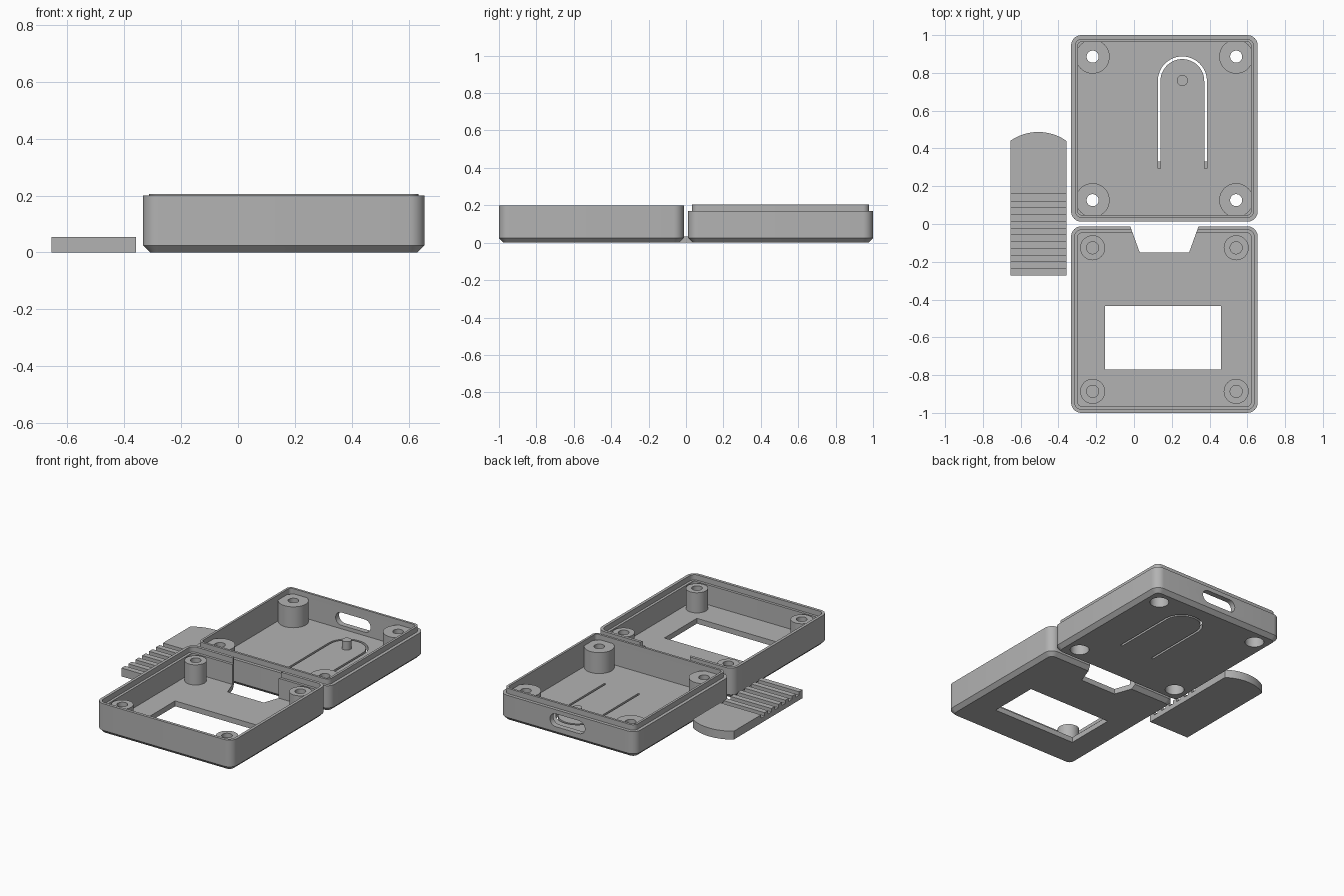
import bpy, bmesh, math
from math import pi, cos, sin

if "Cube" in bpy.data.objects:
    bpy.data.objects.remove(bpy.data.objects["Cube"])

grey = bpy.data.materials.new("plain grey")
grey.diffuse_color = (0.45, 0.45, 0.45, 1)
grey.use_nodes = True
grey.node_tree.nodes["Principled BSDF"].inputs["Base Color"].default_value = grey.diffuse_color

CX, CY, HALF = 0.161, 0.506, 0.494   # case centre offset and half width
FLOOR, PITCH = 0.035, 0.38           # floor thickness, screw spacing from centre


def finish(name, bm):
    bmesh.ops.recalc_face_normals(bm, faces=bm.faces)
    mesh = bpy.data.meshes.new(name)
    bm.to_mesh(mesh)
    bm.free()
    mesh.materials.append(grey)
    obj = bpy.data.objects.new(name, mesh)
    bpy.context.collection.objects.link(obj)
    return obj


def loft(name, rings):
    """Join equal-length rings of points and cap both ends."""
    bm = bmesh.new()
    loops = [[bm.verts.new(p) for p in ring] for ring in rings]
    n = len(loops[0])
    for a, b in zip(loops, loops[1:]):
        for i in range(n):
            j = (i + 1) % n
            bm.faces.new((a[i], a[j], b[j], b[i]))
    bm.faces.new(loops[0][::-1])
    bm.faces.new(loops[-1])
    return finish(name, bm)


def prism(name, pts, z0, z1):
    return loft(name, [[(x, y, z) for x, y in pts] for z in (z0, z1)])


def arc(x, y, r, a0, a1, n):
    return [(x + r * cos(a0 + (a1 - a0) * i / n), y + r * sin(a0 + (a1 - a0) * i / n))
            for i in range(n + 1)]


def cylinder(name, x, y, r, z0, z1):
    return prism(name, arc(x, y, r, 0, 2 * pi, 48)[:-1], z0, z1)


def box(name, x0, x1, y0, y1, z0, z1):
    return prism(name, [(x0, y0), (x1, y0), (x1, y1), (x0, y1)], z0, z1)


def combine(obj, tool, operation):
    mod = obj.modifiers.new("cut", 'BOOLEAN')
    mod.operation, mod.solver, mod.object = operation, 'EXACT', tool
    bpy.context.view_layer.objects.active = obj
    bpy.ops.object.modifier_apply(modifier=mod.name)
    bpy.data.objects.remove(tool)


def shell(name, cy, profile):
    """Open rounded tray from an (inset, height) wall profile."""
    rings = []
    for inset, z in profile:
        r = max(0.055 - inset, 0.014)
        h = HALF - inset - r
        ring = []
        for k, (sx, sy) in enumerate([(1, 1), (-1, 1), (-1, -1), (1, -1)]):
            ring += arc(CX + sx * h, cy + sy * h, r, k * pi / 2, (k + 1) * pi / 2, 8)
        rings.append([(x, y, z) for x, y in ring])
    return loft(name, rings)


def corners(cy):
    return [(CX + sx * PITCH, cy + sy * PITCH) for sx in (-1, 1) for sy in (-1, 1)]


# Rear case half with raised lip
base = shell("rear_case", CY, [(0.025, 0), (0, 0.025), (0, 0.17), (0.021, 0.17),
                               (0.021, 0.205), (0.036, 0.205), (0.036, FLOOR)])
for x, y in corners(CY):
    combine(base, cylinder("boss", x, y, 0.09, 0.015, 0.172), 'UNION')
for x, y in corners(CY):
    combine(base, cylinder("screw_hole", x, y, 0.032, -0.1, 0.3), 'DIFFERENCE')
    combine(base, cylinder("screw_head_hole", x, y, 0.058, -0.1, 0.1), 'DIFFERENCE')

# Flexible button: U-shaped slot, thinned slot ends and a pin
BX, BY = 0.256, 0.757
slot = ([(BX + 0.13, 0.33)] + arc(BX, BY, 0.13, 0, pi, 24) + [(BX - 0.13, 0.33)]
        + [(BX - 0.116, 0.33)] + arc(BX, BY, 0.116, pi, 0, 24) + [(BX + 0.116, 0.33)])
combine(base, prism("button_slot", slot, -0.1, 0.1), 'DIFFERENCE')
for s in (-1, 1):
    x = BX + s * 0.123
    combine(base, box("slot_end", x - 0.007, x + 0.007, 0.295, 0.335, 0.018, 0.1), 'DIFFERENCE')
combine(base, cylinder("button_pin", BX, 0.76, 0.029, 0.02, 0.09), 'UNION')

# Cable port through the rear wall
outline = arc(0.245, 0.1, 0.042, -pi / 2, pi / 2, 12) + arc(0.075, 0.1, 0.042, pi / 2, 3 * pi / 2, 12)
port = loft("cable_port", [[(x, y, z) for x, z in outline] for y in (0.93, 1.05)])
combine(base, port, 'DIFFERENCE')

# Front case half with stepped rim
front = shell("front_case", -CY, [(0.025, 0), (0, 0.025), (0, 0.2), (0.019, 0.2),
                                  (0.019, 0.165), (0.036, 0.165), (0.036, FLOOR)])
for x, y in corners(-CY):
    combine(front, cylinder("post", x, y, 0.066, 0.015, 0.167), 'UNION')
for x, y in corners(-CY):
    combine(front, cylinder("post_hole", x, y, 0.032, 0.05, 0.3), 'DIFFERENCE')
combine(front, box("display_window", -0.153, 0.46, -0.77, -0.433, -0.1, 0.3), 'DIFFERENCE')
notch = [(0.03, -0.15), (0.292, -0.15), (0.348, 0.005), (-0.026, 0.005)]
combine(front, prism("strap_notch", notch, -0.1, 0.3), 'DIFFERENCE')

# Sliding cover: ribbed side profile, then rounded end
X0, X1, TOP, GROOVE, STEP = -0.655, -0.358, 0.055, 0.033, 0.0358
side = [(-0.272, 0)]
for i in range(6):
    y = -0.272 + 2 * i * STEP
    side += [(y, TOP), (y + STEP, TOP), (y + STEP, GROOVE), (y + 2 * STEP, GROOVE)]
side += [(-0.272 + 12 * STEP, TOP), (0.6, TOP), (0.6, 0)]
cover = loft("sliding_cover", [[(x, y, z) for y, z in side] for x in (X0, X1)])
sag, half = 0.047, (X1 - X0) / 2
R = (half ** 2 + sag ** 2) / (2 * sag)
a = math.asin(half / R)
plan = [(X0, -0.4), (X1, -0.4)] + arc((X0 + X1) / 2, 0.487 - R, R, pi / 2 - a, pi / 2 + a, 20)
combine(cover, prism("cover_outline", plan, -0.1, 0.2), 'INTERSECT')

# Smooth the round walls, keep the edges crisp
for obj in (base, front, cover):
    bpy.ops.object.select_all(action='DESELECT')
    obj.select_set(True)
    bpy.context.view_layer.objects.active = obj
    bpy.ops.object.shade_smooth_by_angle(angle=math.radians(30))
